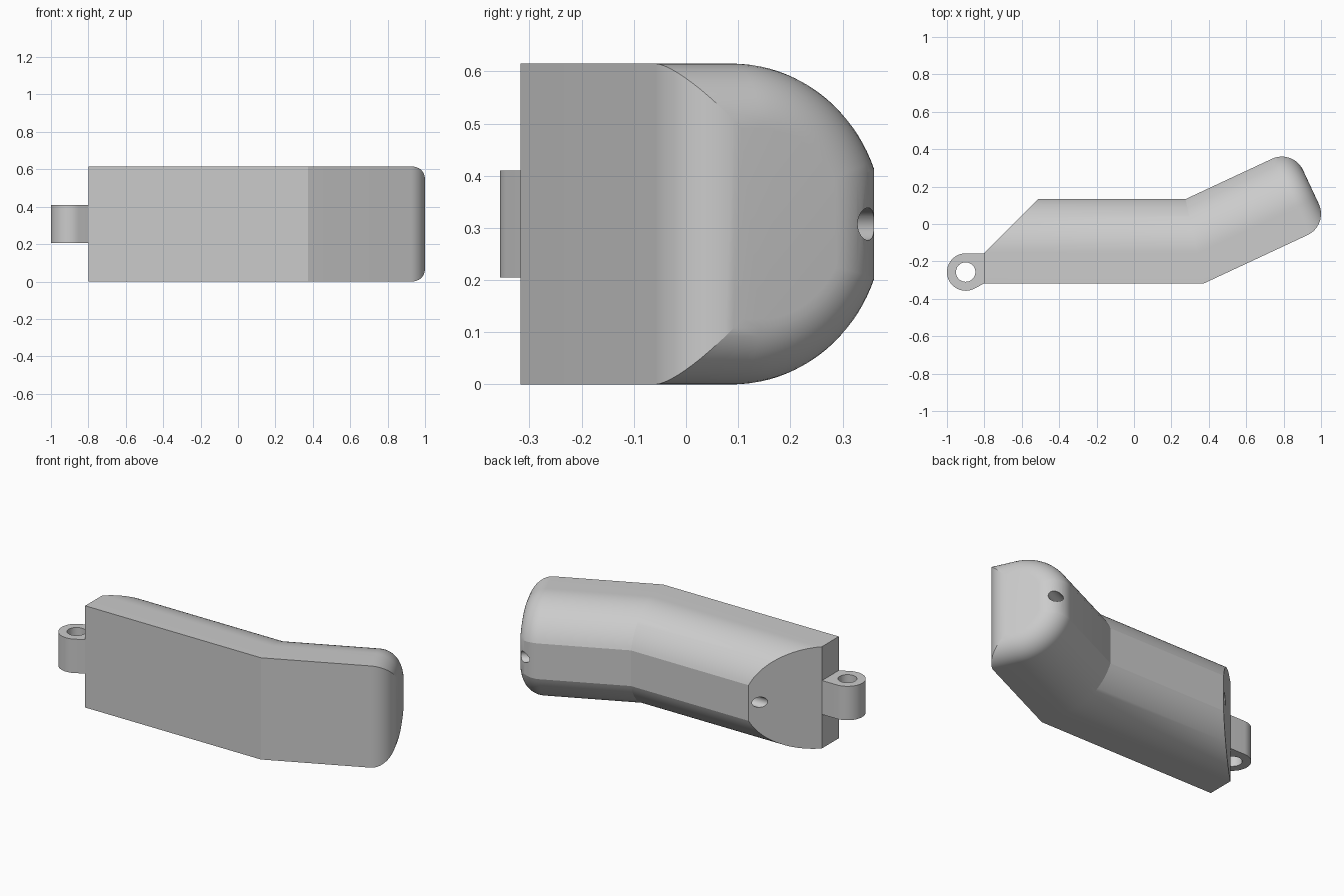
import bpy, bmesh
from math import sin, cos, tan, pi, radians, sqrt, asin, atan2, acos

if "Cube" in bpy.data.objects:
    bpy.data.objects.remove(bpy.data.objects["Cube"])

H, D, R = 0.615, 0.45, 0.3075      # height, depth, radius of the rounded side
BACK, D0 = -0.317, 0.162           # y of the flat side, depth where rounding begins
BEND, ANG = 0.375, radians(25)     # bend position on the flat side, bend angle
L, FIL = 0.735, 0.125              # bent length, end fillet radius


def profile(t=0.0):
    """D-shaped section as (depth, z), inset by t."""
    r, dx = R - t, D - D0 - t
    a = asin(dx / r)
    arc = [a * i / 20 for i in range(21)]
    up = [(D0 + r * sin(b), H / 2 + r * cos(b)) for b in arc]
    return [(t, H - t)] + up + [(d, H - z) for d, z in reversed(up)] + [(t, t)]


def straight(d, z, x):
    return (x, BACK + d, z)


def mitre(d, z):
    return (BEND - d * tan(ANG / 2), BACK + d, z)


def bent(d, z, s):
    return (BEND + s * cos(ANG) - d * sin(ANG), BACK + s * sin(ANG) + d * cos(ANG), z)


def loft(name, rings, split=None):
    """Skin closed rings; split = two vertex indices dividing the first cap."""
    bm = bmesh.new()
    vs = [[bm.verts.new(p) for p in ring] for ring in rings]
    n = len(vs[0])
    for a, b in zip(vs, vs[1:]):
        for i in range(n):
            bm.faces.new((a[i], a[(i + 1) % n], b[(i + 1) % n], b[i]))
    first = vs[0]
    if split:
        i, j = split
        bm.faces.new(first[i:j + 1])
        bm.faces.new(first[j:] + first[:i + 1])
    else:
        bm.faces.new(first)
    bm.faces.new(vs[-1])
    bmesh.ops.recalc_face_normals(bm, faces=bm.faces[:])
    me = bpy.data.meshes.new(name)
    bm.to_mesh(me)
    bm.free()
    ob = bpy.data.objects.new(name, me)
    bpy.context.collection.objects.link(ob)
    return ob


def cut(ob, cutter):
    bpy.context.view_layer.objects.active = ob
    m = ob.modifiers.new("cut", 'BOOLEAN')
    m.operation, m.solver, m.object = 'DIFFERENCE', 'EXACT', cutter
    bpy.ops.object.modifier_apply(modifier=m.name)
    bpy.data.objects.remove(cutter)


def smooth(ob):
    bpy.ops.object.select_all(action='DESELECT')
    ob.select_set(True)
    bpy.context.view_layer.objects.active = ob
    bpy.ops.object.shade_smooth_by_angle(angle=radians(15))


# bent body: slanted start, mitred bend, filleted end
p = profile()
rings = [[straight(d, z, -0.8 + max(0, d - D0)) for d, z in p], [mitre(d, z) for d, z in p]]
for k in range(13):
    a = pi / 2 * k / 12
    rings.append([bent(d, z, L - FIL + FIL * sin(a)) for d, z in profile(FIL * (1 - cos(a)))])
body = loft("bent_body", rings, split=(1, len(p) - 2))

# cord channel running along the rounded side
c = [(D - 0.044 + 0.031 * cos(i * pi / 16), H / 2 + 0.031 * sin(i * pi / 16)) for i in range(32)]
channel = loft("channel_cutter", [[straight(d, z, -0.9) for d, z in c],
                                  [mitre(d, z) for d, z in c],
                                  [bent(d, z, L + 0.2) for d, z in c]])
cut(body, channel)
smooth(body)

# hinge lug with pin hole
cx, cy, r = -0.9, -0.257, 0.1
px, py = -0.8 - cx, BACK - cy
end = 2 * pi + atan2(py, px) - acos(r / sqrt(px * px + py * py))
out = [(cx + r * cos(a), cy + r * sin(a))
       for a in (pi / 2 + (end - pi / 2) * i / 40 for i in range(41))]
out += [(-0.8, BACK), (-0.8, cy + r)]
lug = loft("hinge_lug", [[(x, y, z) for x, y in out] for z in (0.205, 0.41)])
pin = [(cx + 0.052 * cos(i * pi / 20), cy + 0.052 * sin(i * pi / 20)) for i in range(40)]
cut(lug, loft("pin_cutter", [[(x, y, z) for x, y in pin] for z in (0.1, 0.5)]))
smooth(lug)
